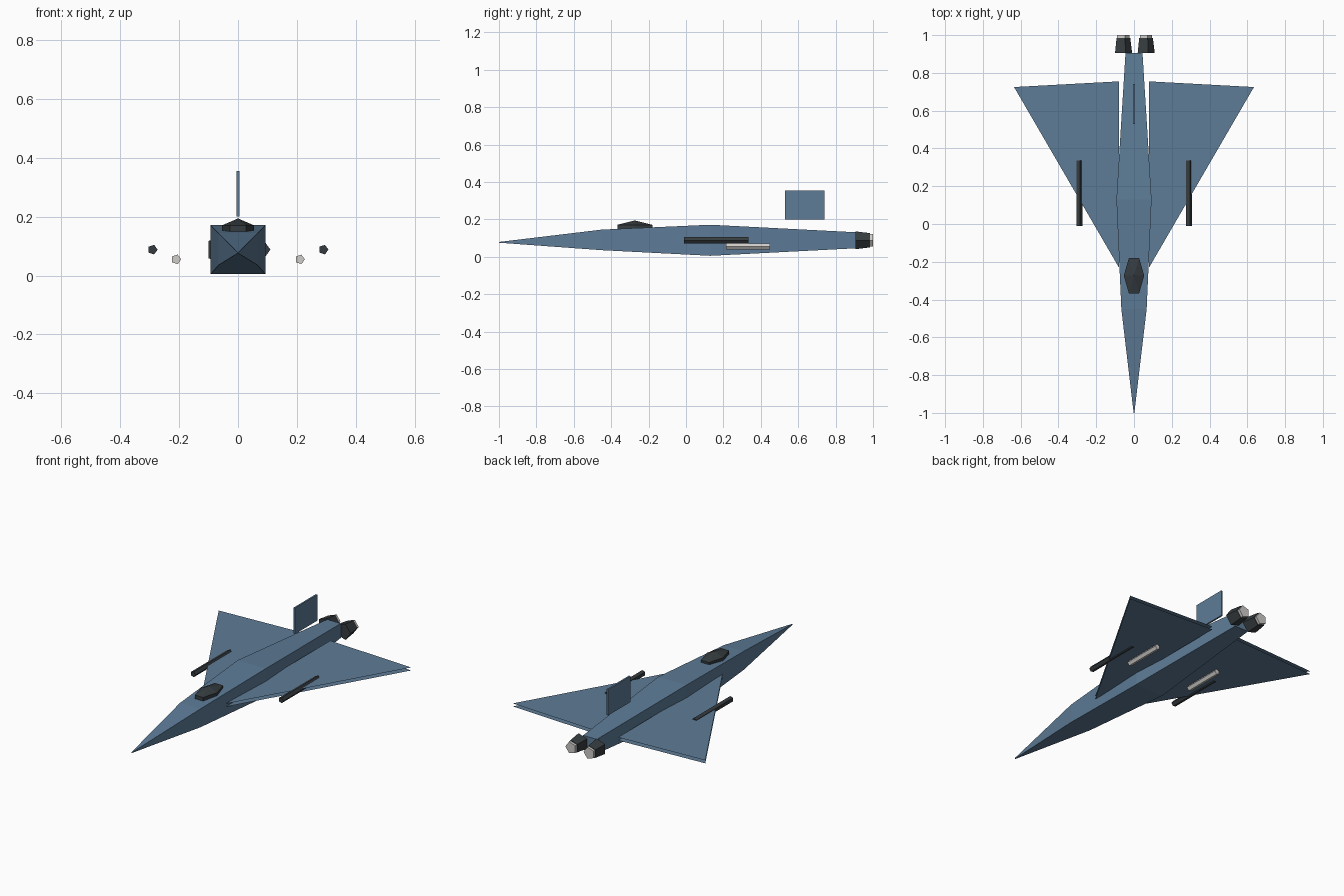
import bpy
import bmesh
from math import cos, sin, tau
from mathutils import Matrix

cube = bpy.data.objects.get("Cube")
if cube:
    bpy.data.objects.remove(cube, do_unlink=True)


def material(name, rgb):
    m = bpy.data.materials.new(name)
    m.use_nodes = True
    m.diffuse_color = (*rgb, 1)
    m.node_tree.nodes["Principled BSDF"].inputs["Base Color"].default_value = (*rgb, 1)
    return m


BLUE = material("steel blue", (0.11, 0.2, 0.31))
DARK = material("dark grey", (0.036, 0.044, 0.05))
PALE = material("pale grey", (0.62, 0.61, 0.59))


def finish(name, bm, mat):
    mesh = bpy.data.meshes.new(name)
    bm.to_mesh(mesh)
    bm.free()
    mesh.materials.append(mat)
    obj = bpy.data.objects.new(name, mesh)
    bpy.context.collection.objects.link(obj)
    return obj


def loft(name, rings, mat):
    """Skin closed rings of points and cap both ends."""
    bm = bmesh.new()
    loops = [[bm.verts.new(p) for p in ring] for ring in rings]
    n = len(loops[0])
    for a, b in zip(loops, loops[1:]):
        for i in range(n):
            j = (i + 1) % n
            bm.faces.new((a[i], a[j], b[j], b[i]))
    bm.faces.new(loops[0])
    bm.faces.new(loops[-1])
    bmesh.ops.recalc_face_normals(bm, faces=bm.faces)
    return finish(name, bm, mat)


def box_ring(y, half_width, low, high):
    return [(-half_width, y, low), (half_width, y, low),
            (half_width, y, high), (-half_width, y, high)]


def five_sided(name, x, z, y0, y1, r0, r1, mat):
    """Five-sided tube along y with a corner towards +x."""
    def ring(y, r):
        return [(x + r * cos(tau * i / 5), y, z + r * sin(tau * i / 5)) for i in range(5)]
    return loft(name, [ring(y0, r0), ring(y1, r1)], mat)


# Fuselage: square section swelling amidships
loft("fuselage", [box_ring(-1, 0.002, 0.075, 0.079),
                  box_ring(-0.45, 0.067, 0.035, 0.145),
                  box_ring(0.13, 0.093, 0.005, 0.171),
                  box_ring(0.905, 0.045, 0.045, 0.131)], BLUE)

# Tail fin, a thin upright plate
loft("tail_fin", [box_ring(0.53, 0.005, 0.2, 0.355),
                  box_ring(0.74, 0.005, 0.2, 0.355)], BLUE)

# Canopy: coarse ellipsoid sunk into the fuselage
bm = bmesh.new()
bmesh.ops.create_uvsphere(bm, u_segments=6, v_segments=3, radius=1)
widest = max(v.co.x for v in bm.verts)
longest = max(v.co.y for v in bm.verts)
if widest < longest:   # put the corners to the sides
    bmesh.ops.rotate(bm, verts=bm.verts, matrix=Matrix.Rotation(tau / 4, 3, "Z"))
    widest, longest = longest, widest
bmesh.ops.scale(bm, verts=bm.verts, vec=(0.054 / widest, 0.094 / longest, 0.047))
bmesh.ops.translate(bm, verts=bm.verts, vec=(0, -0.273, 0.147))
finish("canopy", bm, DARK)

for side, label in ((1, "left"), (-1, "right")):
    # Delta wing: separate upper and lower skins, open at the rim
    bm = bmesh.new()
    for z, up in ((0.095, 1), (0.077, -1)):
        corners = [(0.08, -0.23), (0.635, 0.725), (0.08, 0.755)]
        face = bm.faces.new([bm.verts.new((side * x, y, z)) for x, y in corners])
        face.normal_update()
        if face.normal.z * up < 0:
            face.normal_flip()
    finish(label + "_wing", bm, BLUE)

    # Wing pods and missiles
    five_sided(label + "_pod", side * 0.29, 0.088, -0.01, 0.335, 0.017, 0.017, DARK)
    five_sided(label + "_missile", side * 0.21, 0.055, 0.215, 0.45, 0.017, 0.017, PALE)

    # Engine nozzles with pale exhausts
    five_sided(label + "_engine", side * 0.06, 0.088, 0.905, 0.985, 0.05, 0.04, DARK)
    five_sided(label + "_exhaust", side * 0.06, 0.088, 0.96, 1.0, 0.036, 0.036, PALE)
